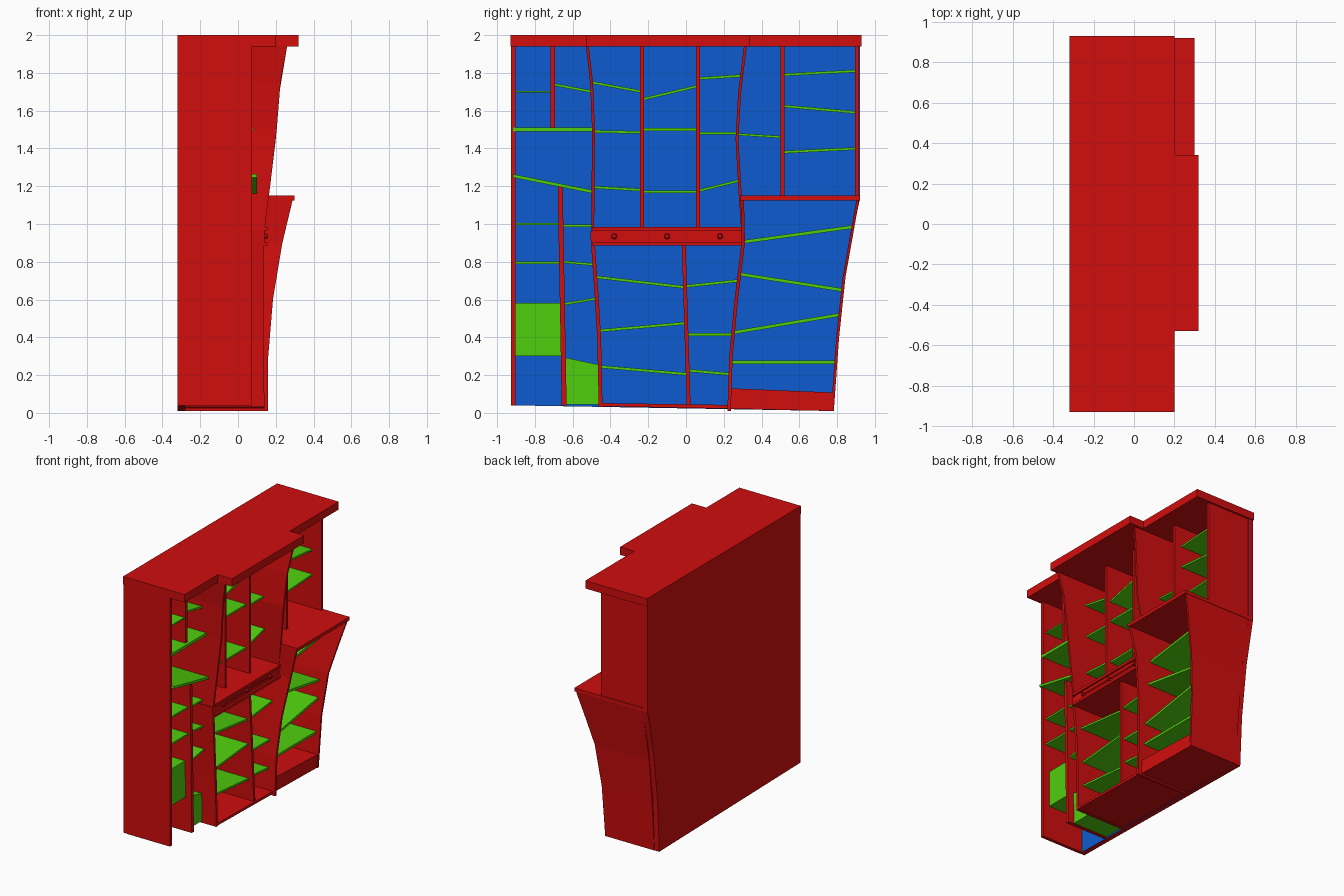
import bpy
import bmesh
from math import pi
from mathutils import Matrix

cube = bpy.data.objects.get("Cube")
if cube:
    bpy.data.objects.remove(cube)

BACK, INNER = -0.32, -0.28


def material(name, color):
    mat = bpy.data.materials.new(name)
    mat.use_nodes = True
    mat.diffuse_color = color
    mat.node_tree.nodes["Principled BSDF"].inputs["Base Color"].default_value = color
    return mat


red = material("red paint", (0.64, 0.004, 0.004, 1))
green = material("green paint", (0.08, 0.62, 0.004, 1))
blue = material("blue paint", (0.004, 0.105, 0.62, 1))


def finish(name, bm, *mats):
    bmesh.ops.recalc_face_normals(bm, faces=bm.faces[:])
    mesh = bpy.data.meshes.new(name)
    bm.to_mesh(mesh)
    bm.free()
    for mat in mats:
        mesh.materials.append(mat)
    obj = bpy.data.objects.new(name, mesh)
    bpy.context.collection.objects.link(obj)
    return obj


def loft(name, rings, *mats):
    """Skin a row of equal rings and cap both ends."""
    bm = bmesh.new()
    loops = [[bm.verts.new(p) for p in ring] for ring in rings]
    for a, b in zip(loops, loops[1:]):
        for i in range(len(a)):
            j = (i + 1) % len(a)
            bm.faces.new((a[i], a[j], b[j], b[i]))
    bm.faces.new(loops[0])
    bm.faces.new(loops[-1])
    return finish(name, bm, *mats)


def prism(name, outline, x0, x1, *mats):
    """Extrude a (y, z) outline along x."""
    return loft(name, [[(x, y, z) for y, z in outline] for x in (x0, x1)], *mats)


def box(name, x0, x1, y0, y1, z0, z1, mat=red):
    return prism(name, [(y0, z0), (y1, z0), (y1, z1), (y0, z1)], x0, x1, mat)


def wall(name, path, thick):
    """Upright board following (z, y, front x) stations."""
    h = thick / 2
    loft(name, [[(INNER, y - h, z), (x, y - h, z), (x, y + h, z), (INNER, y + h, z)]
                for z, y, x in path], red)
    return path


def wall_y(path, z):
    """Position of a wall's centre line at height z."""
    for (z0, y0, _), (z1, y1, _) in zip(path, path[1:]):
        if z <= z1:
            return y0 + (y1 - y0) * (z - z0) / (z1 - z0)
    return path[-1][1]


def shelves(name, left, right, front, levels, thick=0.018):
    """Tilted boards between two walls, one per (left z, right z)."""
    h = thick / 2
    for i, (za, zb) in enumerate(levels, 1):
        ya, yb = wall_y(left, za), wall_y(right, zb)
        prism(f"{name}_{i}", [(ya, za - h), (yb, zb - h), (yb, zb + h), (ya, za + h)],
              INNER, front, green)


# Back board: only the face towards the shelves is blue
back = prism("back_board", [(-0.925, 0.04), (0.78, 0.01), (0.8, 0.4), (0.85, 0.8),
                            (0.92, 1.13), (0.92, 1.94), (-0.925, 1.94)],
             BACK, INNER, red, blue)
for face in back.data.polygons:
    face.material_index = int(face.normal.x > 0.9)

# Crown with a projecting middle
box("crown", BACK, 0.2, -0.93, 0.93, 1.94, 2)
box("crown_projection", 0.2, 0.32, -0.53, 0.34, 1.94, 2)

# Main walls
left_wall = wall("left_wall", [(0.04, -0.915, 0.075), (1.94, -0.915, 0.075)], 0.025)
right_upper = wall("right_upper_wall", [(1.13, 0.905, 0.08), (1.94, 0.905, 0.08)], 0.02)
right_lower = wall("right_lower_wall", [(0.01, 0.775, 0.135), (0.4, 0.803, 0.145),
                                        (0.72, 0.837, 0.18), (0.95, 0.878, 0.24),
                                        (1.13, 0.91, 0.29)], 0.015)
mid_left_low = wall("middle_left_lower_wall", [(0.03, -0.452, 0.14), (0.4, -0.46, 0.135),
                                               (0.6, -0.472, 0.135), (0.96, -0.497, 0.14)], 0.02)
mid_left_up = wall("middle_left_upper_wall", [(0.96, -0.494, 0.14), (1.2, -0.492, 0.17),
                                              (1.5, -0.49, 0.205), (1.75, -0.5, 0.225),
                                              (1.94, -0.522, 0.26)], 0.015)
mid_right_low = wall("middle_right_lower_wall", [(0.01, 0.228, 0.16), (0.3, 0.238, 0.16),
                                                 (0.6, 0.266, 0.185), (0.9, 0.303, 0.235),
                                                 (1.13, 0.298, 0.29)], 0.018)
mid_right_up = wall("middle_right_upper_wall", [(0.96, 0.3, 0.14), (1.2, 0.284, 0.17),
                                                (1.45, 0.27, 0.2), (1.7, 0.284, 0.22),
                                                (1.94, 0.314, 0.26)], 0.015)

# Smaller dividers
left_up_div = wall("left_upper_divider", [(1.5, -0.706, 0.06), (1.94, -0.706, 0.06)], 0.025)
left_low_div = wall("left_lower_divider", [(0.04, -0.645, 0.07), (1.2, -0.666, 0.07)], 0.026)
mid_up_div_a = wall("middle_upper_divider_a", [(0.97, -0.233, 0.06), (1.94, -0.233, 0.06)], 0.02)
mid_up_div_b = wall("middle_upper_divider_b", [(0.97, 0.063, 0.06), (1.94, 0.063, 0.06)], 0.02)
mid_low_div = wall("middle_lower_divider", [(0.04, 0.014, 0.13), (0.89, -0.012, 0.11)], 0.02)
right_up_div = wall("right_upper_divider", [(1.14, 0.51, 0.06), (1.94, 0.51, 0.06)], 0.022)

# Counter, floor and plinth
box("counter", BACK, 0.3, 0.285, 0.92, 1.125, 1.15)
prism("middle_floor", [(-0.45, 0.035), (0.225, 0.022), (0.225, 0.042), (-0.45, 0.052)],
      INNER, 0.14, red)
prism("right_plinth", [(0.23, 0.022), (0.775, 0.01), (0.775, 0.108), (0.235, 0.13)],
      INNER, 0.13, red)

# Drawer band with raised rims and knobs
box("drawer_band", INNER, 0.14, -0.495, 0.3, 0.885, 0.985)
for part, z in (("lower", 0.885), ("upper", 0.965)):
    box(f"drawer_{part}_rim", 0.14, 0.155, -0.495, 0.3, z, z + 0.02)
box("drawer_front_moulding", 0.14, 0.146, -0.4, 0.2, 0.93, 0.94)
for i, y in enumerate((-0.38, -0.1, 0.18), 1):
    bm = bmesh.new()
    bmesh.ops.create_cone(bm, cap_ends=True, segments=8, radius1=0.016, radius2=0.01, depth=0.018,
                          matrix=Matrix.Translation((0.149, y, 0.935)) @ Matrix.Rotation(pi / 2, 4, "Y"))
    finish(f"drawer_knob_{i}", bm, red)

# Shelves, bay by bay
shelves("left_top_shelf", left_wall, left_up_div, 0.05, [(1.7, 1.7)], 0.01)
shelves("left_top_inner_shelf", left_up_div, mid_left_up, 0.05, [(1.74, 1.7)], 0.014)
shelves("left_wide_shelf", left_wall, mid_left_up, 0.08, [(1.5, 1.5)], 0.022)
shelves("left_tilted_shelf", left_wall, mid_left_up, 0.1, [(1.255, 1.17)])
shelves("left_low_shelf", left_wall, left_low_div, 0.05, [(1, 1), (0.795, 0.795)], 0.013)
shelves("left_low_inner_shelf", left_low_div, mid_left_low, 0.05,
        [(0.99, 0.99), (0.8, 0.785), (0.575, 0.605)], 0.013)
shelves("middle_upper_shelf_a", mid_left_up, mid_up_div_a, 0.03,
        [(1.75, 1.7), (1.49, 1.485), (1.195, 1.18)], 0.014)
shelves("middle_upper_shelf_b", mid_up_div_a, mid_up_div_b, 0.03,
        [(1.66, 1.73), (1.5, 1.5), (1.17, 1.17)], 0.014)
shelves("middle_upper_shelf_c", mid_up_div_b, mid_right_up, 0.03,
        [(1.77, 1.785), (1.48, 1.48), (1.175, 1.23)], 0.014)
shelves("middle_lower_shelf_a", mid_left_low, mid_low_div, 0.09,
        [(0.72, 0.665), (0.435, 0.475), (0.245, 0.205)], 0.015)
shelves("middle_lower_shelf_b", mid_low_div, mid_right_low, 0.1,
        [(0.67, 0.7), (0.415, 0.415), (0.225, 0.205)], 0.015)
shelves("right_upper_inner_shelf", mid_right_up, right_up_div, 0, [(1.475, 1.46)], 0.012)
shelves("right_upper_shelf", right_up_div, right_upper, 0,
        [(1.79, 1.81), (1.625, 1.59), (1.38, 1.4)], 0.014)
shelves("right_lower_shelf", mid_right_low, right_lower, 0.11,
        [(0.905, 0.985), (0.735, 0.65), (0.425, 0.52), (0.268, 0.268)])

# Green storage boxes
box("upper_storage_box", INNER, 0.02, -0.905, -0.655, 0.302, 0.582, green)
prism("lower_storage_box", [(-0.645, 0.045), (-0.455, 0.045), (-0.46, 0.255), (-0.65, 0.295)],
      INNER, 0.02, green)
